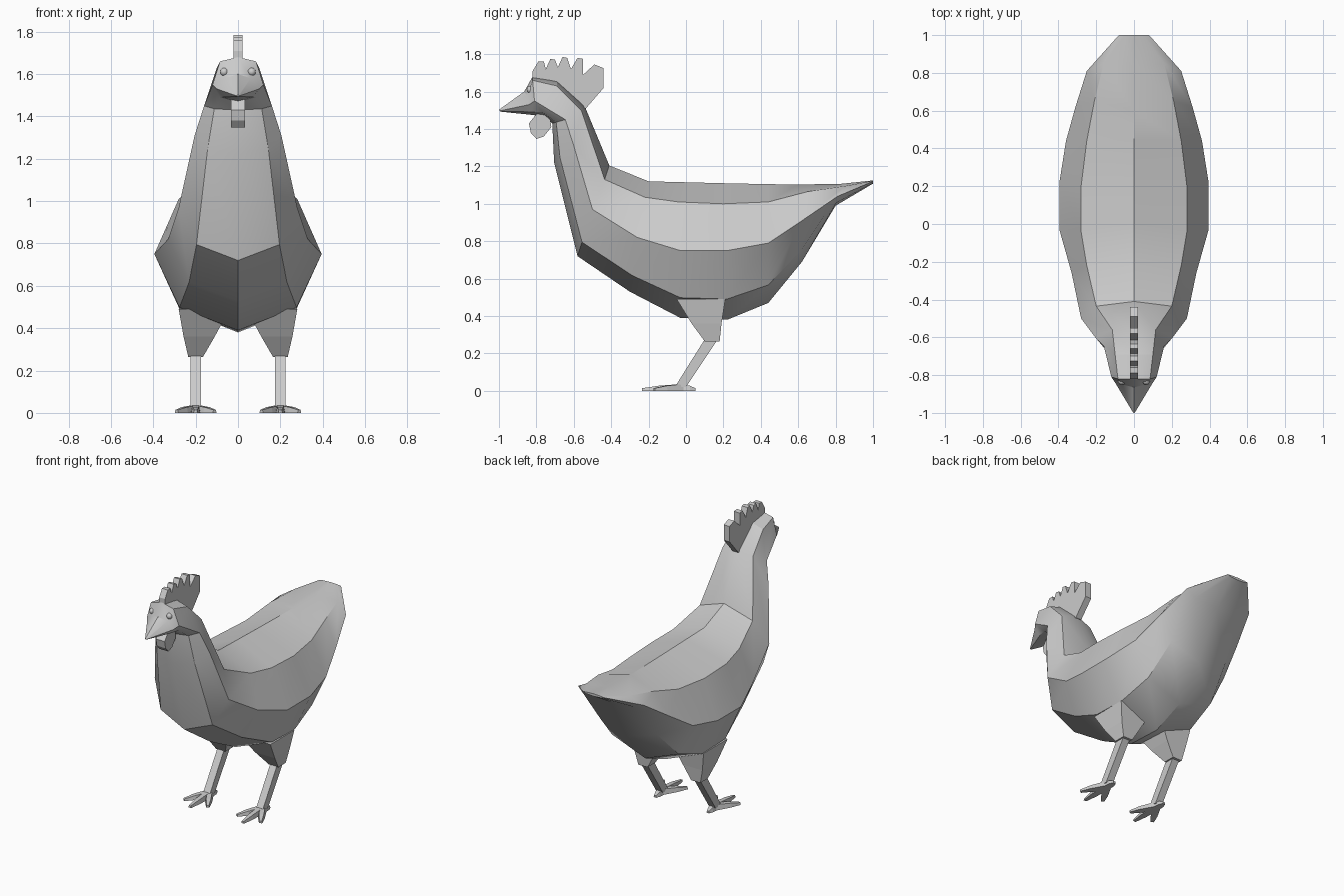
import bpy, bmesh, math
from mathutils import Vector

if "Cube" in bpy.data.objects:
    bpy.data.objects.remove(bpy.data.objects["Cube"])


def finish(name, bm, angle=None):
    bmesh.ops.remove_doubles(bm, verts=bm.verts, dist=0.0005)
    bmesh.ops.recalc_face_normals(bm, faces=bm.faces)
    me = bpy.data.meshes.new(name)
    bm.to_mesh(me)
    bm.free()
    ob = bpy.data.objects.new(name, me)
    bpy.context.collection.objects.link(ob)
    if angle:
        bpy.ops.object.select_all(action='DESELECT')
        ob.select_set(True)
        bpy.context.view_layer.objects.active = ob
        bpy.ops.object.shade_smooth_by_angle(angle=math.radians(angle))
    return ob


def loft(bm, rings):
    vs = [[bm.verts.new(p) for p in r] for r in rings]
    n = len(vs[0])
    for a, b in zip(vs, vs[1:]):
        for i in range(n):
            j = (i + 1) % n
            bm.faces.new((a[i], a[j], b[j], b[i]))
    bm.faces.new(vs[0])
    bm.faces.new(vs[-1])


def rect(x0, x1, y0, y1, z, dz=0.0):
    return [(x0, y0, z), (x1, y0, z), (x1, y1, z + dz), (x0, y1, z + dz)]


def plate(name, outline, half):
    bm = bmesh.new()
    loft(bm, [[(x, y, z) for y, z in outline] for x in (-half, half)])
    return finish(name, bm)


# Body, neck, head and beak: lengthwise lines from tail to beak tip
top = [(1, 1.125), (.83, 1.107), (.6, 1.103), (.44, 1.105), (.2, 1.11), (0, 1.115), (-.2, 1.12),
       (-.41, 1.205), (-.545, 1.53), (-.69, 1.66), (-.82, 1.68), (-.865, 1.6), (-1, 1.503)]
upper = [(.05, 1, 1.123), (.16, .85, 1.095), (.21, .65, 1.065), (.25, .44, 1.01), (.28, .2, 1.0),
         (.28, -.04, 1.01), (.25, -.22, 1.035), (.2, -.435, 1.13), (.115, -.56, 1.5),
         (.10, -.69, 1.63), (.085, -.82, 1.66), (.06, -.85, 1.58), (.004, -.998, 1.501)]
middle = [(.08, 1, 1.12), (.25, .81, 1.04), (.31, .62, .91), (.36, .44, .79), (.395, .22, .75),
          (.395, -.03, .75), (.33, -.26, .82), (.28, -.5, .97), (.205, -.6, 1.31),
          (.16, -.645, 1.45), (.12, -.81, 1.55), (.10, -.84, 1.53), (.006, -.996, 1.497)]
bottom = [(1, 1.108), (.8, .99), (.62, .69), (.44, .47), (.22, .38), (-.03, .39), (-.3, .53),
          (-.58, .72), (-.705, 1.22), (-.715, 1.43), (-.75, 1.465), (-.82, 1.475), (-.995, 1.493)]
rings = []
for t, u, m, b in zip(top, upper, middle, bottom):
    low = (.7 * m[0], .3 * m[1] + .7 * b[0], .3 * m[2] + .7 * b[1])
    side = [u, m, low]
    rings.append([(0, *t)] + side + [(0, *b)] + [(-p[0], p[1], p[2]) for p in reversed(side)])
bm = bmesh.new()
loft(bm, rings)
finish("body", bm, 30)

# Comb and wattle
plate("comb", [(-.82, 1.65), (-.82, 1.71), (-.79, 1.76), (-.76, 1.76), (-.75, 1.72), (-.725, 1.775),
               (-.70, 1.77), (-.685, 1.73), (-.66, 1.785), (-.635, 1.78), (-.615, 1.72),
               (-.58, 1.78), (-.55, 1.775), (-.55, 1.69), (-.49, 1.745), (-.44, 1.725),
               (-.44, 1.62), (-.535, 1.51), (-.6, 1.52), (-.69, 1.62)], .022)
plate("wattle", [(-.80, 1.48), (-.84, 1.43), (-.83, 1.38), (-.80, 1.347), (-.76, 1.36),
                 (-.72, 1.41), (-.73, 1.48)], .033)

# Eyes, legs and feet, repeated on both sides
for s, label in ((1, "left"), (-1, "right")):
    bm = bmesh.new()
    bmesh.ops.create_uvsphere(bm, u_segments=10, v_segments=6, radius=.02)
    bmesh.ops.translate(bm, verts=bm.verts, vec=(s * .065, -.832, 1.61))
    finish(label + "_eye", bm, 40)

    bm = bmesh.new()
    loft(bm, [rect(s * .04, s * .28, -.05, .21, .49),
              rect(s * .11, s * .257, .03, .19, .36),
              rect(s * .165, s * .235, .10, .18, .265)])
    finish(label + "_thigh", bm)

    bm = bmesh.new()
    loft(bm, [rect(s * .175, s * .225, .10, .17, .275),
              rect(s * .175, s * .225, -.06, 0, .02)])
    finish(label + "_shank", bm)

    # Toes: three forward, one short heel
    bm = bmesh.new()
    for dx, y in ((-.09, -.17), (0, -.235), (.09, -.17), (0, .05)):
        a = Vector((s * .2, -.02, 0))
        tip = Vector((s * .2 + dx, y, 0))
        d = (tip - a).normalized()
        n = Vector((-d.y, d.x, 0))
        sections = []
        for f, w, h in ((0, .024, .037), (.6, .021, .027), (1, .010, .014)):
            c = a.lerp(tip, f)
            up = Vector((0, 0, h))
            sections.append([c - n * w, c + n * w, c + n * w * .7 + up, c - n * w * .7 + up])
        loft(bm, sections)
    finish(label + "_foot", bm)
